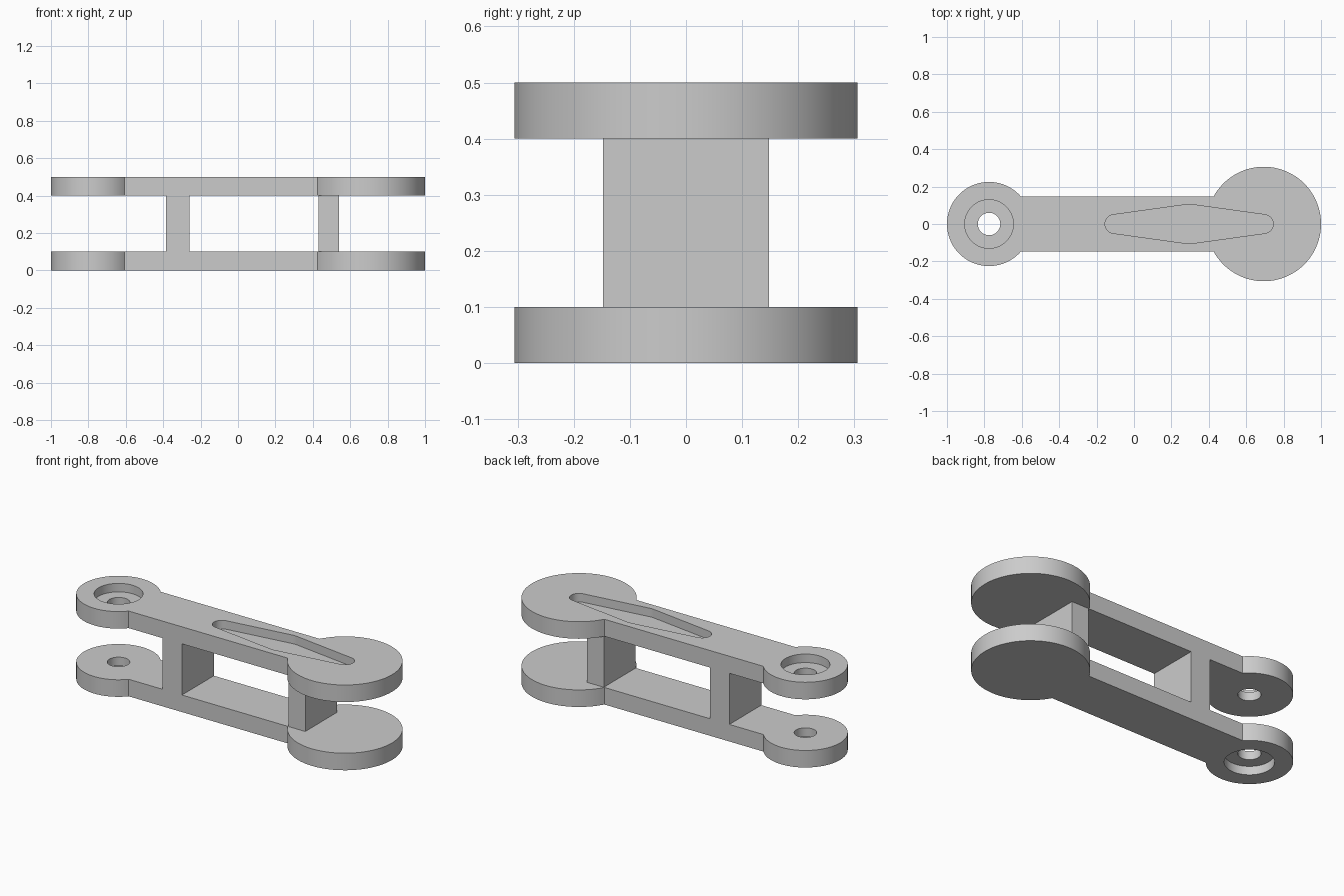
import bpy
import bmesh
from math import asin, cos, sin, pi, radians

if "Cube" in bpy.data.objects:
    bpy.data.objects.remove(bpy.data.objects["Cube"])

HEIGHT, PLATE, RECESS = 0.5, 0.1, 0.05
HALF_WIDTH = 0.148
SMALL_X, SMALL_R = -0.775, 0.225
BIG_X, BIG_R = 0.694, 0.306

grey = bpy.data.materials.new("plain grey")
grey.diffuse_color = (0.6, 0.6, 0.6, 1)
grey.use_nodes = True
grey.node_tree.nodes["Principled BSDF"].inputs["Base Color"].default_value = (0.6, 0.6, 0.6, 1)


def arc(x, radius, start, end, steps):
    """Points of an arc centred on the x axis."""
    angles = [start + (end - start) * i / steps for i in range(steps + 1)]
    return [(x + radius * cos(a), radius * sin(a)) for a in angles]


def circle(x, radius):
    return arc(x, radius, 0, 2 * pi, 64)[:-1]


def prism(name, outline, bottom, top):
    """Solid made by extruding a flat outline upwards."""
    bm = bmesh.new()
    face = bm.faces.new([bm.verts.new((x, y, bottom)) for x, y in outline])
    grown = bmesh.ops.extrude_face_region(bm, geom=[face])["geom"]
    verts = [v for v in grown if isinstance(v, bmesh.types.BMVert)]
    bmesh.ops.translate(bm, verts=verts, vec=(0, 0, top - bottom))
    bmesh.ops.recalc_face_normals(bm, faces=bm.faces)
    mesh = bpy.data.meshes.new(name)
    bm.to_mesh(mesh)
    bm.free()
    mesh.materials.append(grey)
    obj = bpy.data.objects.new(name, mesh)
    bpy.context.collection.objects.link(obj)
    return obj


def activate(obj):
    bpy.ops.object.select_all(action="DESELECT")
    obj.select_set(True)
    bpy.context.view_layer.objects.active = obj


def cut(obj, outline, bottom, top):
    """Subtract a prism from an object."""
    cutter = prism("cutter", outline, bottom, top)
    cutter.hide_render = True
    mod = obj.modifiers.new("cut", "BOOLEAN")
    mod.operation, mod.solver, mod.object = "DIFFERENCE", "EXACT", cutter
    activate(obj)
    bpy.ops.object.modifier_apply(modifier=mod.name)
    bpy.data.objects.remove(cutter)


# Link outline: two round ends joined by a straight bar
big = pi - asin(HALF_WIDTH / BIG_R)
small = asin(HALF_WIDTH / SMALL_R)
link = arc(BIG_X, BIG_R, -big, big, 80) + arc(SMALL_X, SMALL_R, small, 2 * pi - small, 64)

# Recess outline: wide in the middle, tapering to small round tips
MID_X, REACH, TIP_R, MID_R = 0.295, 0.4, 0.05, 0.105
lean = asin((MID_R - TIP_R) / REACH)
side = pi / 2 - lean
recess = (arc(MID_X + REACH, TIP_R, -side, side, 20)
          + arc(MID_X, MID_R, side, pi - side, 6)
          + arc(MID_X - REACH, TIP_R, pi - side, pi + side, 20)
          + arc(MID_X, MID_R, pi + side, 2 * pi - side, 6))

# Plates, each with a pin hole and a counterbore on its outer face
top_plate = prism("top_plate", link, HEIGHT - PLATE, HEIGHT)
bottom_plate = prism("bottom_plate", link, 0, PLATE)
cut(top_plate, circle(SMALL_X, 0.13), HEIGHT - RECESS, HEIGHT + 0.1)
cut(bottom_plate, circle(SMALL_X, 0.13), -0.1, RECESS)
for plate in (top_plate, bottom_plate):
    cut(plate, circle(SMALL_X, 0.06), -0.1, HEIGHT + 0.1)
cut(top_plate, recess, HEIGHT - RECESS, HEIGHT + 0.1)
for plate in (top_plate, bottom_plate):
    activate(plate)
    bpy.ops.object.shade_smooth_by_angle(angle=radians(20))

# Webs that hold the plates apart
for name, x0, x1 in (("small_end_web", -0.385, -0.26), ("big_end_web", 0.43, 0.54)):
    corners = [(x0, -HALF_WIDTH), (x1, -HALF_WIDTH), (x1, HALF_WIDTH), (x0, HALF_WIDTH)]
    prism(name, corners, PLATE, HEIGHT - PLATE)
